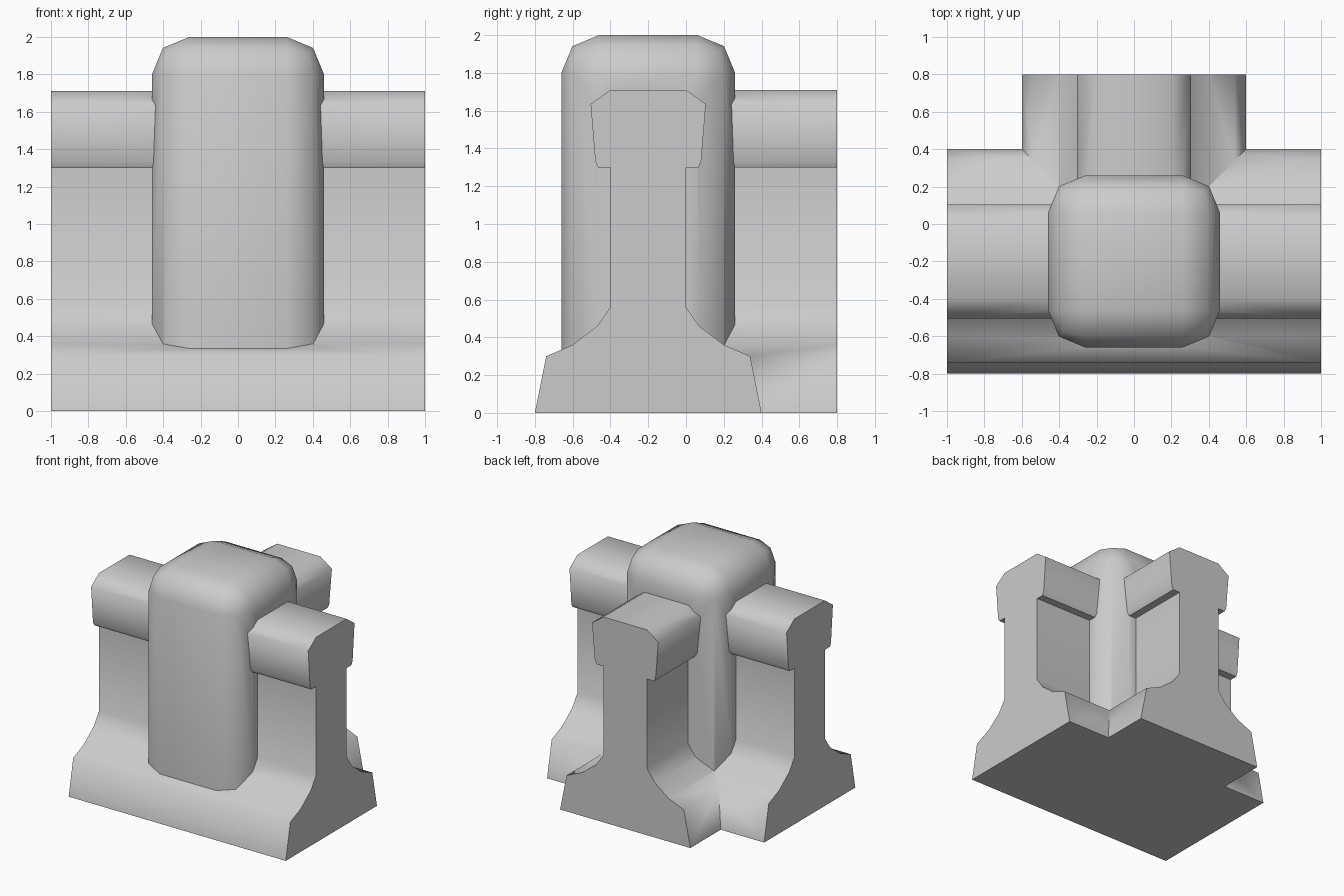
import bpy, bmesh, math

if "Cube" in bpy.data.objects:
    bpy.data.objects.remove(bpy.data.objects["Cube"])

CY = -0.2  # centre line of the long wall and the post

# Half profile of the wall: (half width, height)
HALF = [(0.6, 0), (0.54, 0.3), (0.40, 0.36), (0.27, 0.46), (0.2, 0.56),
        (0.2, 1.3), (0.265, 1.3), (0.28, 1.33), (0.305, 1.635), (0.2, 1.71)]
PROFILE = HALF + [(-w, z) for w, z in reversed(HALF)]


def finish(name, bm):
    bmesh.ops.recalc_face_normals(bm, faces=bm.faces)
    me = bpy.data.meshes.new(name)
    bm.to_mesh(me)
    bm.free()
    ob = bpy.data.objects.new(name, me)
    bpy.context.collection.objects.link(ob)
    return ob


def wall(name, place, start, end):
    """Extrude the wall profile; place(width, along, height) gives the point."""
    bm = bmesh.new()
    rings = [[bm.verts.new(place(w, t, z)) for w, z in PROFILE] for t in (start, end)]
    n = len(PROFILE)
    for i in range(n):
        j = (i + 1) % n
        bm.faces.new((rings[0][i], rings[0][j], rings[1][j], rings[1][i]))
    for ring in rings:
        bm.faces.new(ring)
    return finish(name, bm)


def union(target, other):
    mod = target.modifiers.new("join", 'BOOLEAN')
    mod.operation = 'UNION'
    mod.solver = 'EXACT'
    mod.object = other
    bpy.context.view_layer.objects.active = target
    bpy.ops.object.modifier_apply(modifier=mod.name)
    bpy.data.objects.remove(other)


# Long wall along x, and the branch running to the back
junction = wall("wall_junction", lambda w, t, z: (t, CY + w, z), -1, 1)
branch = wall("branch_wall", lambda w, t, z: (w, t, z), CY, 0.8)

# Rounded post at the crossing, its square foot buried in the base
bm = bmesh.new()
bmesh.ops.create_cube(bm, size=1)
for v in bm.verts:
    v.co = (v.co.x * 0.92, CY + v.co.y * 0.92, 2.0 if v.co.z > 0 else 0.15)
edges = [e for e in bm.edges if max(v.co.z for v in e.verts) > 1]
bmesh.ops.bevel(bm, geom=edges, offset=0.2, segments=2, profile=0.5, affect='EDGES')
post = finish("post", bm)

# Merge into one clean shell
union(junction, branch)
union(junction, post)

# Smooth shading with sharp steps and ends
bpy.ops.object.select_all(action='DESELECT')
junction.select_set(True)
bpy.context.view_layer.objects.active = junction
bpy.ops.object.shade_smooth_by_angle(angle=math.radians(60))
